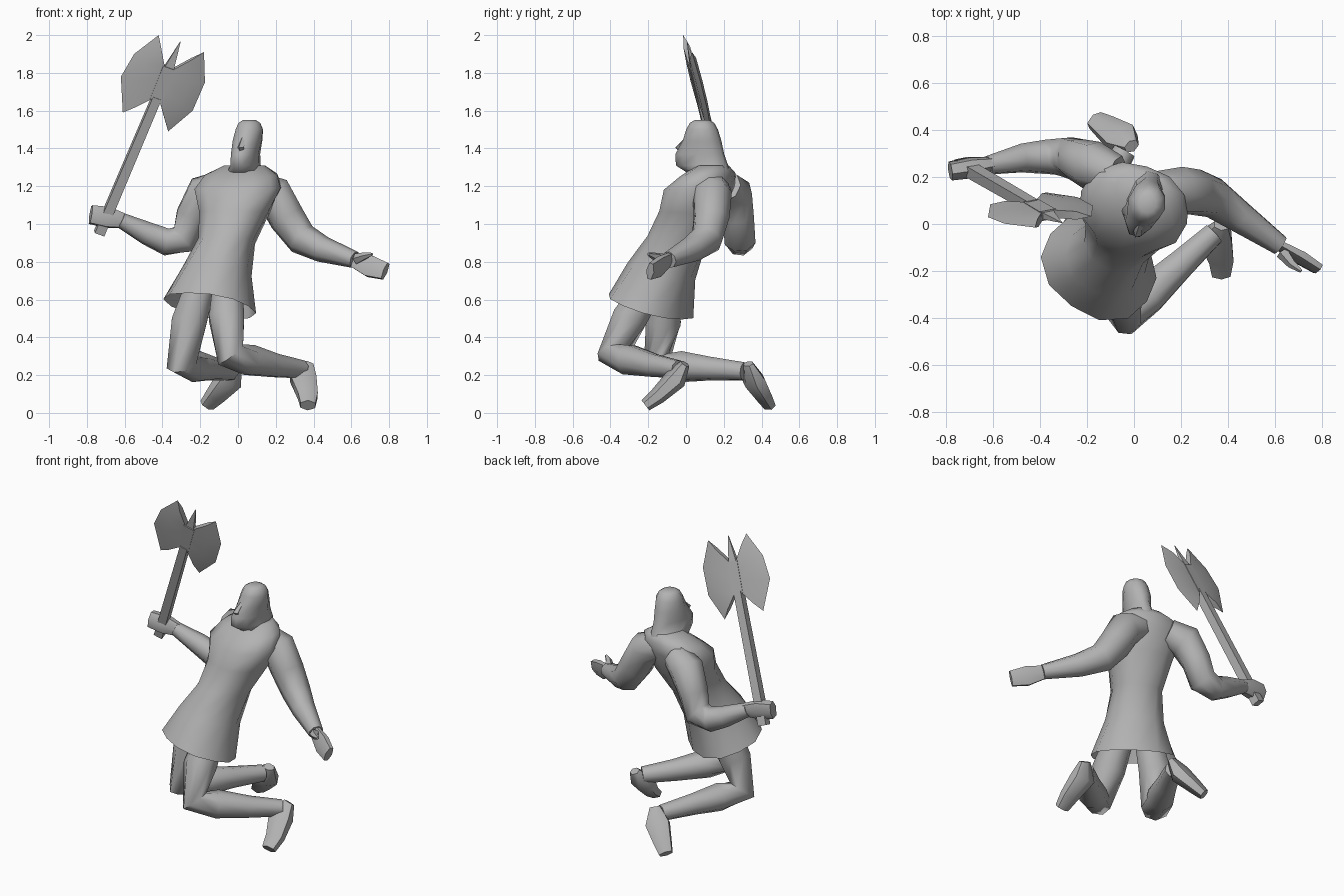
import bpy, bmesh, math
from mathutils import Vector, Matrix

cube = bpy.data.objects.get("Cube")
if cube:
    bpy.data.objects.remove(cube)

grey = bpy.data.materials.new("plain_grey")
grey.use_nodes = True
colour = (0.45, 0.45, 0.45, 1)
grey.diffuse_color = colour
grey.node_tree.nodes["Principled BSDF"].inputs["Base Color"].default_value = colour


def loft(name, rings, start_cap=True, angle=60):
    """Skin a list of equal-length closed rings."""
    bm = bmesh.new()
    rows = [[bm.verts.new(p) for p in ring] for ring in rings]
    n = len(rows[0])
    for a, b in zip(rows, rows[1:]):
        for i in range(n):
            j = (i + 1) % n
            bm.faces.new((a[i], a[j], b[j], b[i]))
    if start_cap:
        bm.faces.new(rows[0])
    bm.faces.new(rows[-1])
    bmesh.ops.recalc_face_normals(bm, faces=bm.faces)
    mesh = bpy.data.meshes.new(name)
    bm.to_mesh(mesh)
    bm.free()
    mesh.materials.append(grey)
    ob = bpy.data.objects.new(name, mesh)
    bpy.context.collection.objects.link(ob)
    bpy.ops.object.select_all(action='DESELECT')
    ob.select_set(True)
    bpy.context.view_layer.objects.active = ob
    bpy.ops.object.shade_smooth_by_angle(angle=math.radians(angle))


def tube(name, path, sides=8, ref=(0.3, 0.2, 1), flat=1.0, angle=60):
    """Limb along a path of (x, y, z, radius); flat squashes one axis."""
    pts = [Vector(p[:3]) for p in path]
    u = Vector(ref)
    rings = []
    for i, (c, p) in enumerate(zip(pts, path)):
        before = (c - pts[i - 1]).normalized() if i else Vector()
        after = (pts[i + 1] - c).normalized() if i + 1 < len(pts) else Vector()
        t = (before + after).normalized()
        u = (u - t * u.dot(t)).normalized()
        v = t.cross(u)
        ring = []
        for k in range(sides):
            a = math.tau * (k + 0.5) / sides
            ring.append(c + p[3] * (u * math.cos(a) + v * math.sin(a) * flat))
        rings.append(ring)
    loft(name, rings, angle=angle)


def body(name, levels, sides=12, start_cap=True, square=2.0):
    """Stack of ovals (x, y, z, half width, half depth, front rise, turn)."""
    rings = []
    for x, y, z, w, d, rise, yaw in levels:
        turn = Matrix.Rotation(math.radians(-yaw), 3, 'Z')
        ring = []
        for k in range(sides):
            a = math.tau * k / sides
            c, s = math.cos(a), math.sin(a)
            grow = (abs(c) ** square + abs(s) ** square) ** (-1 / square)
            offset = turn @ Vector((w * c * grow, d * s * grow, 0))
            ring.append(Vector((x, y, z - rise * s * grow)) + offset)
        rings.append(ring)
    loft(name, rings, start_cap)


# Tunic with an open, flared hem
body("tunic", [
    (-0.15, -0.185, 0.565, 0.25, 0.2, 0.07, 35),
    (-0.11, -0.13, 0.75, 0.175, 0.17, 0.05, 28),
    (-0.06, -0.05, 0.91, 0.145, 0.15, 0.03, 20),
    (-0.02, 0.03, 1.06, 0.185, 0.165, 0.01, 17),
    (0.0, 0.07, 1.19, 0.235, 0.175, -0.01, 17),
    (0.015, 0.115, 1.26, 0.2, 0.135, -0.01, 17),
    (0.035, 0.14, 1.31, 0.11, 0.08, 0, 17)], start_cap=False, square=2.4)

# Head and neck
body("head", [
    (0.035, 0.14, 1.25, 0.11, 0.1, 0, 17),
    (0.04, 0.085, 1.31, 0.072, 0.145, 0, 17),
    (0.04, 0.073, 1.37, 0.07, 0.135, 0, 17),
    (0.05, 0.085, 1.44, 0.078, 0.105, 0, 17),
    (0.06, 0.085, 1.5, 0.075, 0.085, 0, 17),
    (0.06, 0.085, 1.535, 0.06, 0.065, 0, 17),
    (0.06, 0.085, 1.55, 0.035, 0.04, 0, 17)], sides=10)
tube("nose", [(0.03, 0.01, 1.46, 0.01), (0.015, -0.04, 1.405, 0.02),
              (0.02, -0.01, 1.37, 0.012)], sides=4)

# Arms
tube("left_arm", [
    (0.08, 0.14, 1.2, 0.085), (0.19, 0.14, 1.155, 0.105), (0.26, 0.135, 1.03, 0.098),
    (0.34, 0.11, 0.92, 0.087), (0.45, 0.03, 0.865, 0.07), (0.62, -0.09, 0.81, 0.045)])
tube("right_arm", [
    (-0.08, 0.21, 1.2, 0.085), (-0.18, 0.25, 1.16, 0.105), (-0.245, 0.275, 1.04, 0.09),
    (-0.285, 0.285, 0.92, 0.088), (-0.38, 0.285, 0.905, 0.075), (-0.48, 0.28, 0.95, 0.063),
    (-0.62, 0.25, 1.02, 0.042)])

# Hands
tube("left_hand", [(0.6, -0.08, 0.815, 0.042), (0.7, -0.14, 0.775, 0.065),
                   (0.78, -0.19, 0.75, 0.052)], sides=6, flat=0.45)
tube("left_thumb", [(0.63, -0.12, 0.815, 0.03), (0.67, -0.17, 0.83, 0.02),
                    (0.71, -0.2, 0.84, 0.008)], sides=5)
tube("right_hand", [(-0.6, 0.255, 1.015, 0.042), (-0.69, 0.24, 1.035, 0.062),
                    (-0.78, 0.225, 1.05, 0.055)], sides=6, flat=0.75)

# Legs
tube("left_leg", [
    (-0.055, -0.19, 0.67, 0.085), (-0.06, -0.3, 0.5, 0.1), (-0.04, -0.385, 0.31, 0.088),
    (0.06, -0.3, 0.28, 0.085), (0.2, -0.17, 0.25, 0.065), (0.34, -0.04, 0.23, 0.05)],
    ref=(1, 0, 0))
tube("right_leg", [
    (-0.2, -0.11, 0.67, 0.085), (-0.26, -0.12, 0.48, 0.1), (-0.295, -0.15, 0.265, 0.088),
    (-0.22, -0.02, 0.245, 0.085), (-0.14, 0.13, 0.235, 0.065), (-0.04, 0.31, 0.22, 0.05)],
    ref=(1, 0, 0))

# Feet
tube("left_foot", [(0.37, -0.005, 0.26, 0.035), (0.345, -0.055, 0.18, 0.08),
                   (0.37, -0.15, 0.09, 0.06), (0.37, -0.215, 0.04, 0.045)],
     sides=6, ref=(1, 0, 0), flat=0.75)
tube("right_foot", [(-0.01, 0.33, 0.26, 0.035), (-0.05, 0.36, 0.17, 0.08),
                    (-0.12, 0.41, 0.09, 0.06), (-0.165, 0.44, 0.04, 0.045)],
     sides=6, ref=(1, 0.5, 0), flat=0.75)

# Axe: everything lies in one tilted plane
shaft = Vector((0.4, -0.22, 0.9)).normalized()
across = Vector((0.9, 0.2, -0.4)).normalized()
face = shaft.cross(across).normalized()


def on_axe(x, z, lift=0.0):
    along = (x + 0.74) * 0.4 + (z - 0.96) * 0.9
    side = (x + 0.74) * 0.9 - (z - 0.96) * 0.4
    return Vector((x, 0.25 - 0.225 * along + 0.2 * side, z)) + face * lift


def shaft_part(name, stations, flat=1.0):
    path = [(*on_axe(x, z), r) for x, z, r in stations]
    tube(name, path, sides=4, ref=across, flat=flat, angle=20)


def blade(name, edge, root_top, root_bottom):
    rings = []
    for i, e in enumerate(edge):
        root = Vector(root_top).lerp(Vector(root_bottom), i / (len(edge) - 1))
        mid = Vector(e).lerp(root, 0.4)
        rings.append([on_axe(*e), on_axe(*mid, 0.018), on_axe(*root, 0.018),
                      on_axe(*root, -0.018), on_axe(*mid, -0.018)])
    loft(name, rings)


shaft_part("axe_handle", [(-0.735, 0.95, 0.038), (-0.43, 1.67, 0.034)])
shaft_part("axe_hub", [(-0.437, 1.655, 0.048), (-0.365, 1.83, 0.05)], flat=0.6)
shaft_part("axe_spike", [(-0.372, 1.81, 0.04), (-0.305, 1.965, 0.002)], flat=0.6)
blade("axe_right_blade", [(-0.42, 2.0), (-0.55, 1.9), (-0.62, 1.78), (-0.61, 1.59)],
      (-0.39, 1.84), (-0.45, 1.67))
blade("axe_left_blade", [(-0.18, 1.91), (-0.175, 1.75), (-0.24, 1.6), (-0.37, 1.49)],
      (-0.345, 1.82), (-0.415, 1.65))
